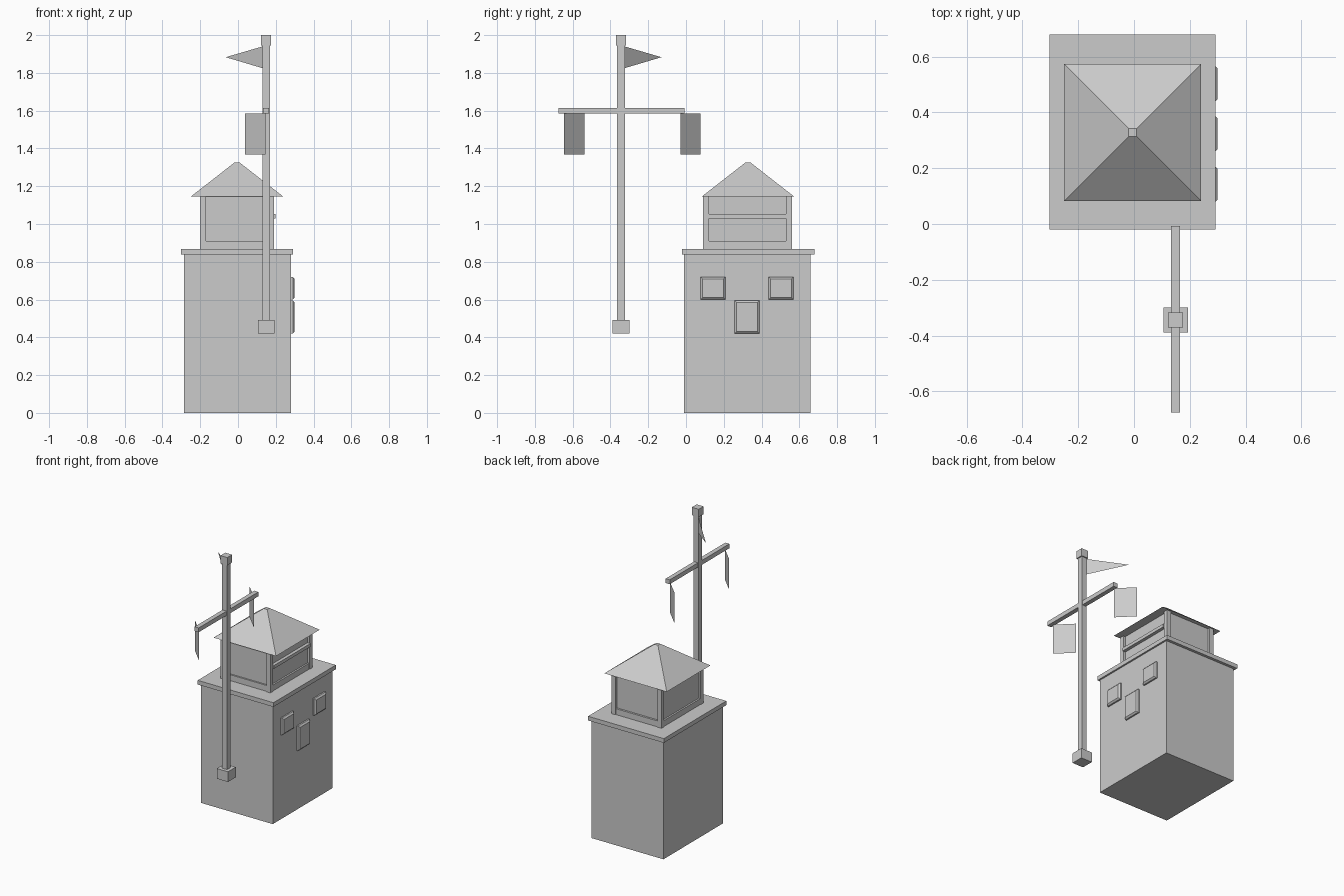
import bpy
import bmesh

if "Cube" in bpy.data.objects:
    bpy.data.objects.remove(bpy.data.objects["Cube"])

grey = bpy.data.materials.new("plain_grey")
grey.use_nodes = True
colour = (0.6, 0.6, 0.6, 1)
grey.diffuse_color = colour
grey.node_tree.nodes["Principled BSDF"].inputs["Base Color"].default_value = colour


def finish(name, bm):
    mesh = bpy.data.meshes.new(name)
    bm.to_mesh(mesh)
    bm.free()
    mesh.materials.append(grey)
    obj = bpy.data.objects.new(name, mesh)
    bpy.context.collection.objects.link(obj)
    return obj


def box(name, x, y, z, taper=None):
    """Box between (low, high) pairs; taper moves the top corners."""
    bm = bmesh.new()
    bmesh.ops.create_cube(bm, size=1)
    for v in bm.verts:
        v.co = [lo + (c + 0.5) * (hi - lo) for c, (lo, hi) in zip(v.co, (x, y, z))]
    if taper:
        for v in bm.verts:
            if v.co.z > sum(z) / 2:
                mx, my = sum(x) / 2, sum(y) / 2
                v.co.x = mx + (taper if v.co.x > mx else -taper)
                v.co.y = my + (taper if v.co.y > my else -taper)
    return finish(name, bm)


def sheet(name, points):
    bm = bmesh.new()
    bm.faces.new([bm.verts.new(p) for p in points])
    return finish(name, bm)


# Tower block and ledge
box("tower_body", (-0.285, 0.28), (-0.01, 0.66), (0, 0.84))
box("tower_ledge", (-0.302, 0.292), (-0.02, 0.68), (0.838, 0.868))

# Cabin: recessed walls framed by a sill, corner posts and a counter
box("cabin_walls", (-0.185, 0.175), (0.107, 0.543), (0.868, 1.148))
box("cabin_sill", (-0.197, 0.187), (0.096, 0.557), (0.868, 0.91))
for side, x in (("left", 0.16), ("right", -0.2)):
    for end, y in (("front", 0.09), ("back", 0.53)):
        box(f"cabin_post_{end}_{side}", (x, x + 0.031), (y, y + 0.031), (0.868, 1.148))
box("cabin_counter", (0.17, 0.198), (0.12, 0.53), (1.03, 1.053))
box("cabin_roof", (-0.25, 0.24), (0.083, 0.573), (1.145, 1.325), taper=0.014)

# Chamfered windows on the side wall
for i, (y, z) in enumerate((((0.078, 0.208), (0.6, 0.72)),
                            ((0.258, 0.388), (0.42, 0.595)),
                            ((0.438, 0.568), (0.6, 0.72)))):
    bm = bmesh.new()
    bmesh.ops.create_cube(bm, size=1)
    for v in bm.verts:
        v.co = (0.27 if v.co.x < 0 else 0.29, y[v.co.y > 0], z[v.co.z > 0])
    bm.normal_update()
    outer = [f for f in bm.faces if f.normal.x > 0.9]
    bmesh.ops.inset_region(bm, faces=outer, thickness=0.015, depth=0.01)
    finish(f"window_{i + 1}", bm)

# Signal mast
box("mast_foot", (0.105, 0.193), (-0.388, -0.3), (0.42, 0.492))
box("mast_pole", (0.129, 0.169), (-0.364, -0.324), (0.49, 1.95))
box("mast_cap", (0.122, 0.176), (-0.371, -0.317), (1.945, 2))
box("mast_crossbar", (0.133, 0.165), (-0.676, -0.008), (1.584, 1.615))

# Flags hang diagonally below the crossbar ends
for name, y in (("flag_outer", -0.645), ("flag_inner", -0.03)):
    sheet(name, [(0.145, y, 1.368), (0.038, y + 0.107, 1.368),
                 (0.038, y + 0.107, 1.585), (0.145, y, 1.585)])
sheet("pennant", [(0.13, -0.325, 1.825), (-0.065, -0.13, 1.883), (0.13, -0.325, 1.94)])
